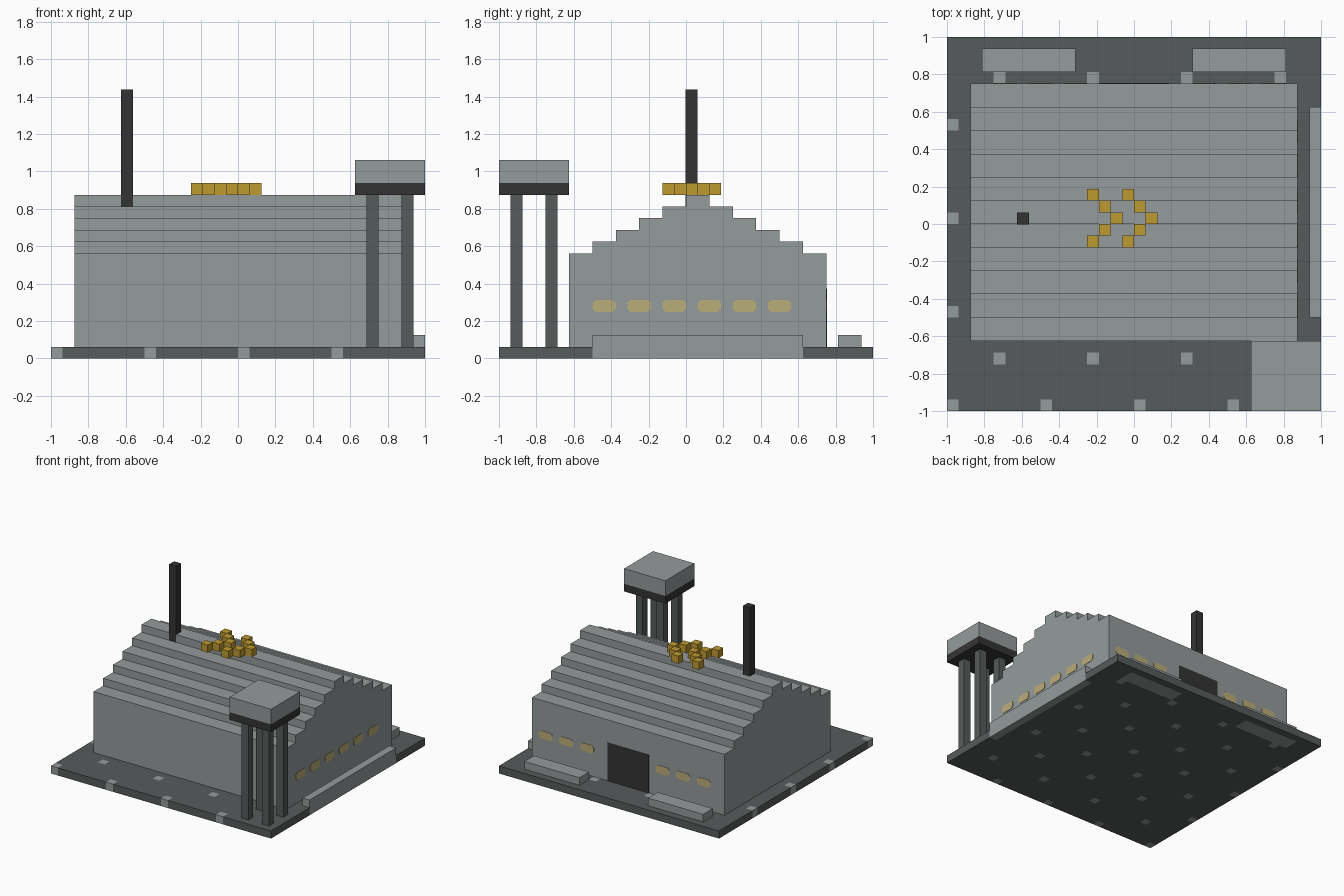
import bpy, bmesh
from mathutils import Vector

cube = bpy.data.objects.get("Cube")
if cube:
    bpy.data.objects.remove(cube, do_unlink=True)

U = 1 / 16  # one block


def material(name, rgb):
    lin = [((c / 255 + 0.055) / 1.055) ** 2.4 for c in rgb] + [1]
    m = bpy.data.materials.new(name)
    m.use_nodes = True
    m.diffuse_color = lin
    bsdf = m.node_tree.nodes["Principled BSDF"]
    bsdf.inputs["Base Color"].default_value = lin
    bsdf.inputs["Roughness"].default_value = 0.9
    return m


GREY = material("light grey", (149, 155, 155))
STONE = material("dark grey", (87, 91, 91))
BLACK = material("charcoal", (52, 52, 52))
GOLD = material("gold", (190, 154, 48))
GLOW = material("pale window yellow", (186, 173, 121))


def finish(name, bm, *mats):
    bmesh.ops.recalc_face_normals(bm, faces=bm.faces)
    me = bpy.data.meshes.new(name)
    bm.to_mesh(me)
    bm.free()
    ob = bpy.data.objects.new(name, me)
    for m in mats:
        me.materials.append(m)
    bpy.context.collection.objects.link(ob)
    return ob


def prism(name, points, direction, mat):
    """Closed outline pushed along a direction."""
    bm = bmesh.new()
    face = bm.faces.new([bm.verts.new(p) for p in points])
    new = bmesh.ops.extrude_face_region(bm, geom=[face], use_keep_orig=True)["geom"]
    verts = [v for v in new if isinstance(v, bmesh.types.BMVert)]
    bmesh.ops.translate(bm, verts=verts, vec=Vector(direction))
    return finish(name, bm, mat)


def box(name, x, y, z, mat):
    pts = [(x[0], y[0], z[0]), (x[1], y[0], z[0]), (x[1], y[1], z[0]), (x[0], y[1], z[0])]
    return prism(name, pts, (0, 0, z[1] - z[0]), mat)


# Ground slab: staggered light blocks, and light footings beneath the low walls
def light_block(p):
    i, j = int((p.x + 1) // U), int((p.y + 1) // U)
    spot = (i % 8, j % 8) in {(0, 0), (4, 4)}
    curb = i == 31 and 8 <= j < 26
    ledge = j in (29, 30) and (3 <= i < 11 or 21 <= i < 29)
    return spot or curb or ledge


bm = bmesh.new()
bmesh.ops.create_grid(bm, x_segments=32, y_segments=32, size=1)
new = bmesh.ops.extrude_face_region(bm, geom=bm.faces[:], use_keep_orig=True)["geom"]
bmesh.ops.translate(bm, verts=[v for v in new if isinstance(v, bmesh.types.BMVert)], vec=(0, 0, U))
bmesh.ops.recalc_face_normals(bm, faces=bm.faces)
for f in bm.faces:
    f.material_index = int(light_block(f.calc_center_median() - f.normal * 0.01))
finish("ground_slab", bm, STONE, GREY)

# Low walls around the edge
box("side_curb", (15 * U, 1), (-0.5, 0.625), (U, 2 * U), GREY)
box("back_ledge_right", (-13 * U, -5 * U), (13 * U, 15 * U), (U, 2 * U), GREY)
box("back_ledge_left", (5 * U, 13 * U), (13 * U, 15 * U), (U, 2 * U), GREY)

# Hall with stepped gable roof
front, back = [(-0.625, U)], [(0.75, U)]
for k in range(6):
    z = 0.5625 + k * U
    for side, y in ((front, -0.625 + 2 * U * k), (back, 0.75 - 2 * U * k)):
        side += [(y, z - U if k else U), (y, z)]
outline = front[1:] + back[:0:-1]
prism("hall", [(-0.875, y, z) for y, z in outline], (1.75, 0, 0), GREY)

# Windows: thin plates with clipped corners
W, H, C, T = 0.0625, 0.032, 0.016, 0.003
shape = [(-W, C - H), (C - W, -H), (W - C, -H), (W, C - H),
         (W, H - C), (W - C, H), (C - W, H), (-W, H - C)]
zc = 4.5 * U
for n in range(6):
    yc = -7 * U + 3 * U * n
    prism(f"side_window_{n + 1}", [(0.875, yc + a, zc + b) for a, b in shape], (T, 0, 0), GLOW)
for n, k in enumerate((12, 9, 6, -5, -8, -11)):
    prism(f"back_window_{n + 1}", [(k * U + a, 0.75, zc + b) for a, b in shape], (0, T, 0), GLOW)

# Back door
box("back_door", (-3 * U, 3 * U), (0.75, 0.753), (U, 6 * U), BLACK)

# Chimney on the ridge
box("chimney", (-10 * U, -9 * U), (-0.002, U), (13 * U, 23 * U), BLACK)

# Two gold chevrons of blocks above the ridge
for c, start in enumerate((-4, -1)):
    for r in range(5):
        x = (start + 2 - abs(r - 2)) * U
        y = (r - 2) * U
        box(f"chevron_{c + 1}_block_{r + 1}", (x, x + U), (y, y + U), (14 * U, 15 * U), GOLD)

# Water tower at the front left corner
for i, x in enumerate((11 * U, 14 * U)):
    for j, y in enumerate((-15 * U, -12 * U)):
        box(f"tower_leg_{2 * i + j + 1}", (x, x + U), (y, y + U), (U, 14 * U), STONE)
box("tower_platform", (10 * U, 1), (-1, -10 * U), (14 * U, 15 * U), BLACK)
box("tower_tank", (10 * U, 1), (-1, -10 * U), (15 * U, 17 * U), GREY)
